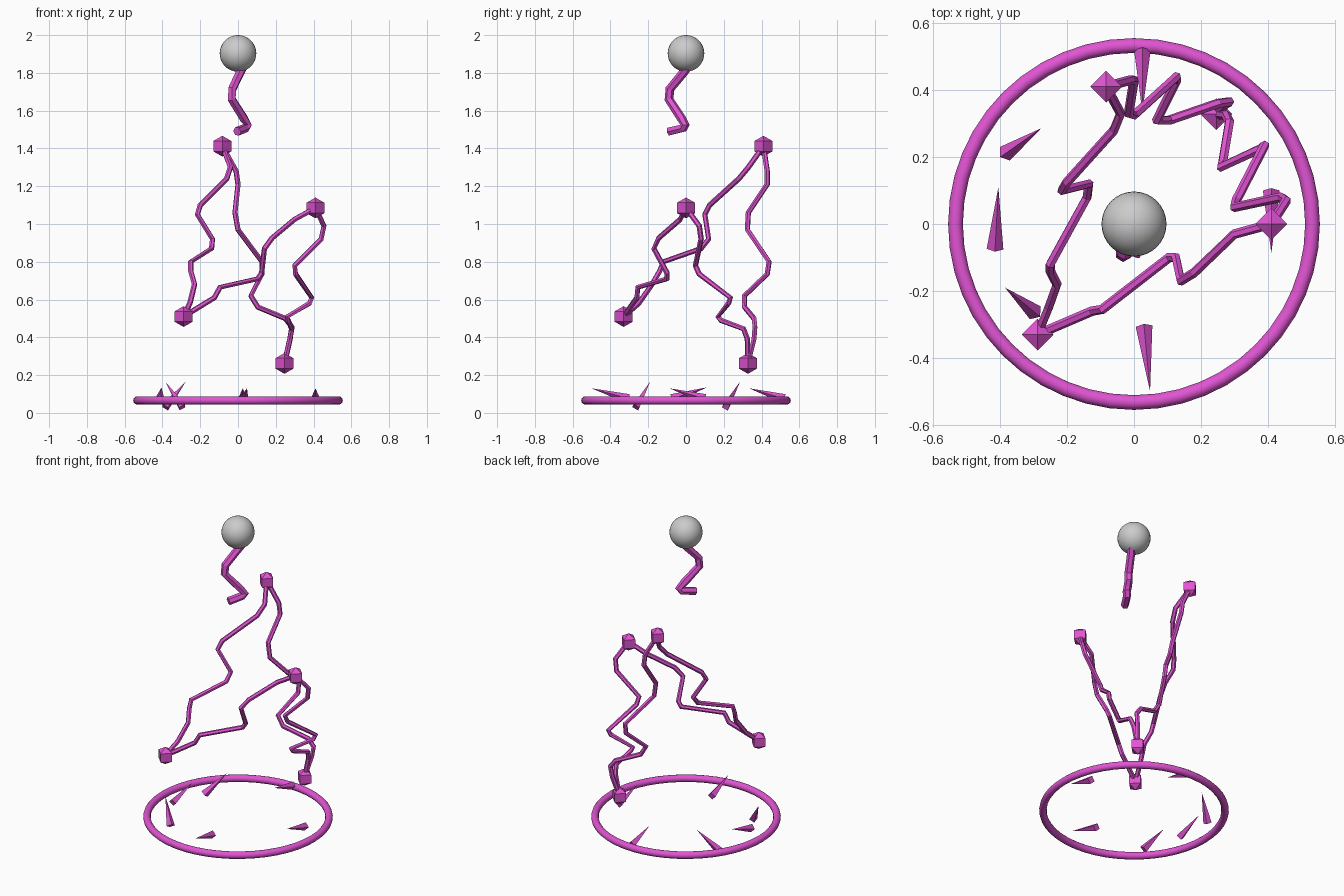
import bpy
from mathutils import Vector

if "Cube" in bpy.data.objects:
    bpy.data.objects.remove(bpy.data.objects["Cube"])

mat = bpy.data.materials.new("magenta")
mat.diffuse_color = (0.75, 0.09, 0.65, 1)
mat.use_nodes = True
mat.node_tree.nodes["Principled BSDF"].inputs["Base Color"].default_value = mat.diffuse_color


def finish(name, colored=True, smooth=False):
    ob = bpy.context.object
    ob.name = name
    if colored:
        ob.data.materials.append(mat)
    if smooth:
        bpy.ops.object.shade_smooth()
    return ob


def tube(name, points, radius):
    """Six-sided jagged tube along a polyline."""
    cu = bpy.data.curves.new(name, "CURVE")
    cu.dimensions = "3D"
    cu.bevel_depth = radius
    cu.bevel_resolution = 1
    cu.use_fill_caps = True
    sp = cu.splines.new("POLY")
    sp.points.add(len(points) - 1)
    for p, co in zip(sp.points, points):
        p.co = (*co, 1)
    sp.use_smooth = False
    ob = bpy.data.objects.new(name, cu)
    bpy.context.collection.objects.link(ob)
    bpy.ops.object.select_all(action="DESELECT")
    ob.select_set(True)
    bpy.context.view_layer.objects.active = ob
    bpy.ops.object.convert(target="MESH")
    finish(name)


def cone(name, base, tip, radius, sides=4):
    a, b = Vector(base), Vector(tip)
    bpy.ops.mesh.primitive_cone_add(vertices=sides, radius1=radius, depth=(b - a).length,
                                    location=(a + b) / 2,
                                    rotation=(b - a).to_track_quat("Z", "Y").to_euler())
    finish(name)


# Grey ball on top
bpy.ops.mesh.primitive_uv_sphere_add(segments=32, ring_count=16, radius=0.097, location=(0, 0, 1.903))
finish("top_ball", colored=False, smooth=True)

# Wavy tail under the ball
tube("ball_tail", [(0.03, 0.015, 1.84), (0.01, -0.015, 1.80), (-0.03, -0.085, 1.715),
                   (-0.033, -0.09, 1.66), (0.03, -0.025, 1.56), (0.052, -0.005, 1.525),
                   (0.04, -0.015, 1.508), (-0.005, -0.09, 1.49)], 0.024)

# Base ring
bpy.ops.mesh.primitive_torus_add(major_segments=48, minor_segments=12, major_radius=0.533,
                                 minor_radius=0.022, location=(0, 0, 0.066))
finish("base_ring", smooth=True)

# Octahedral nodes
A, B = (-0.083, 0.41, 1.412), (0.41, 0.0, 1.085)
C, D = (-0.288, -0.33, 0.51), (0.246, 0.328, 0.262)
for i, c in enumerate((A, B, C, D)):
    bpy.ops.mesh.primitive_uv_sphere_add(segments=4, ring_count=2, radius=0.055, location=c)
    finish(f"node_{i + 1}")

# Jagged links between the nodes
R = 0.0145
tube("link_high_to_left", [A, (-.04, .33, 1.30), (-.06, .28, 1.24), (-.20, .125, 1.10),
     (-.215, .10, 1.05), (-.135, .12, .92), (-.14, .08, .87), (-.25, -.12, .80),
     (-.25, -.14, .75), (-.23, -.18, .68), (-.255, -.25, .58), C], R)
tube("link_right_to_left", [B, (.30, -.03, 1.025), (.18, -.145, .925), (.14, -.17, .87),
     (.125, -.10, .74), (.105, -.10, .71), (-.095, -.255, .665), (-.125, -.26, .61), C], R)
tube("link_high_to_low", [A, (-.01, .43, 1.28), (0, .43, 1.21), (-.016, .33, 1.06),
     (0, .325, .97), (.127, .44, .80), (.127, .43, .735), (.068, .31, .62),
     (.105, .31, .56), (.25, .36, .50), (.285, .365, .455), (.275, .36, .39), D], R)
tube("link_right_to_low", [B, (.455, .07, .99), (.44, .08, .92), (.30, .05, .78),
     (.305, .07, .735), (.39, .235, .61), (.378, .225, .58), (.26, .17, .51),
     (.265, .185, .49), (.285, .305, .445), (.275, .325, .39), D], R)

# Spikes inside the ring: base point, tip point
spikes = [((.025, .52, .075), (.025, .335, .13)), ((-.385, .21, .03), (-.277, .286, .165)),
          ((-.415, -.075, .075), (-.405, .11, .135)), ((-.295, -.265, .03), (-.385, -.19, .165)),
          ((.03, -.305, .075), (.048, -.50, .13)), ((.41, .10, .075), (.41, -.087, .13))]
for i, (b, t) in enumerate(spikes):
    cone(f"spike_{i + 1}", b, t, 0.025)
